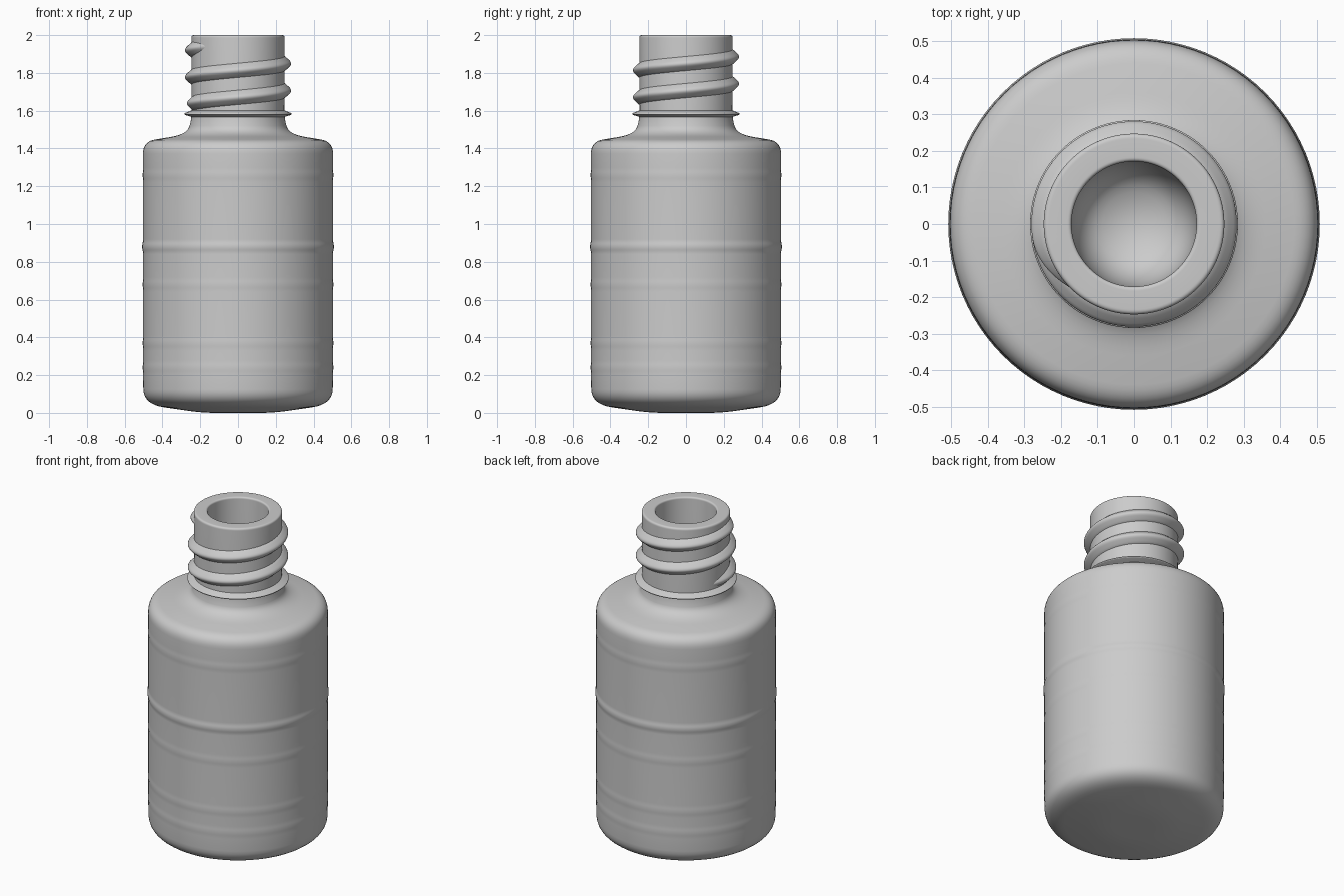
import bpy, bmesh, math
from mathutils import Vector

if "Cube" in bpy.data.objects:
    bpy.data.objects.remove(bpy.data.objects["Cube"])

SEG = 96


def fillet(corners, steps=8):
    """Turn (radius, height, rounding) corners into a smooth profile."""
    out = []
    for i, (r, z, f) in enumerate(corners):
        p = Vector((r, z))
        if f == 0 or i in (0, len(corners) - 1):
            out.append(p)
            continue
        a = Vector(corners[i - 1][:2]) - p
        b = Vector(corners[i + 1][:2]) - p
        ta = p + a.normalized() * min(f, a.length * 0.49)
        tb = p + b.normalized() * min(f, b.length * 0.49)
        for k in range(steps + 1):
            t = k / steps
            out.append(ta * (1 - t) ** 2 + p * 2 * t * (1 - t) + tb * t ** 2)
    return out


def finish(name, bm, angle):
    bmesh.ops.remove_doubles(bm, verts=bm.verts, dist=1e-5)
    bmesh.ops.recalc_face_normals(bm, faces=bm.faces)
    mesh = bpy.data.meshes.new(name)
    bm.to_mesh(mesh)
    bm.free()
    ob = bpy.data.objects.new(name, mesh)
    bpy.context.collection.objects.link(ob)
    bpy.ops.object.select_all(action='DESELECT')
    ob.select_set(True)
    bpy.context.view_layer.objects.active = ob
    bpy.ops.object.shade_smooth_by_angle(angle=math.radians(angle))
    return ob


def lathe(name, profile, angle=40):
    bm = bmesh.new()
    vs = [bm.verts.new((p[0], 0, p[1])) for p in profile]
    es = [bm.edges.new(pair) for pair in zip(vs, vs[1:])]
    bmesh.ops.spin(bm, geom=vs + es, cent=(0, 0, 0), axis=(0, 0, 1),
                   angle=math.tau, steps=SEG)
    return finish(name, bm, angle)


# Bottle: base, body with faint raised bands, shoulder, neck, lip and bore
corners = [(0, 0, 0), (0.19, 0, 0.08), (0.50, 0.045, 0.11)]
for z, bump in ((0.24, 0.002), (0.37, 0.002), (0.68, 0.002),
                (0.88, 0.006), (1.26, 0.002)):
    corners += [(0.503, z - 0.03, 0.01), (0.503 + bump, z, 0.015),
                (0.503, z + 0.03, 0.01)]
corners += [(0.503, 1.437, 0.065), (0.27, 1.475, 0.09), (0.245, 1.56, 0.05),
            (0.247, 2.0, 0.014), (0.171, 2.0, 0.012),
            (0.171, 1.27, 0.16), (0, 1.20, 0)]
lathe("bottle", fillet(corners))

# Thin lens-shaped collar under the thread
lathe("neck_collar", fillet([(0.235, 1.563, 0), (0.284, 1.579, 0.004),
                             (0.284, 1.586, 0.004), (0.235, 1.606, 0)], 3), 30)

# Screw thread: rounded ridge climbing the neck, tapering away at both ends
bm = bmesh.new()
A0, A1, STEP, RISE = 148, 962, 4, 0.143
section = fillet([(-0.012, -0.044, 0), (0.006, -0.034, 0.008),
                  (0.043, 0, 0.026), (0.006, 0.034, 0.008),
                  (-0.012, 0.044, 0)], 5)
rings = []
n = round((A1 - A0) / STEP)
for i in range(n + 1):
    deg = A0 + (A1 - A0) * i / n
    t = min(1, (deg - A0) / 55, (A1 - deg) / 55)
    s = 0.03 + 0.97 * t * t * (3 - 2 * t)
    zc = 1.635 + RISE * (deg - 180) / 360
    a = math.radians(deg)
    ring = []
    for p in section:
        r = 0.247 - 0.012 + (p.x + 0.012) * s
        ring.append(bm.verts.new((r * math.cos(a), r * math.sin(a),
                                  zc + p.y * (0.4 + 0.6 * s))))
    rings.append(ring)
m = len(section)
for r0, r1 in zip(rings, rings[1:]):
    for j in range(m):
        k = (j + 1) % m
        bm.faces.new((r0[j], r1[j], r1[k], r0[k]))
bm.faces.new(rings[0])
bm.faces.new(rings[-1])
finish("screw_thread", bm, 50)
